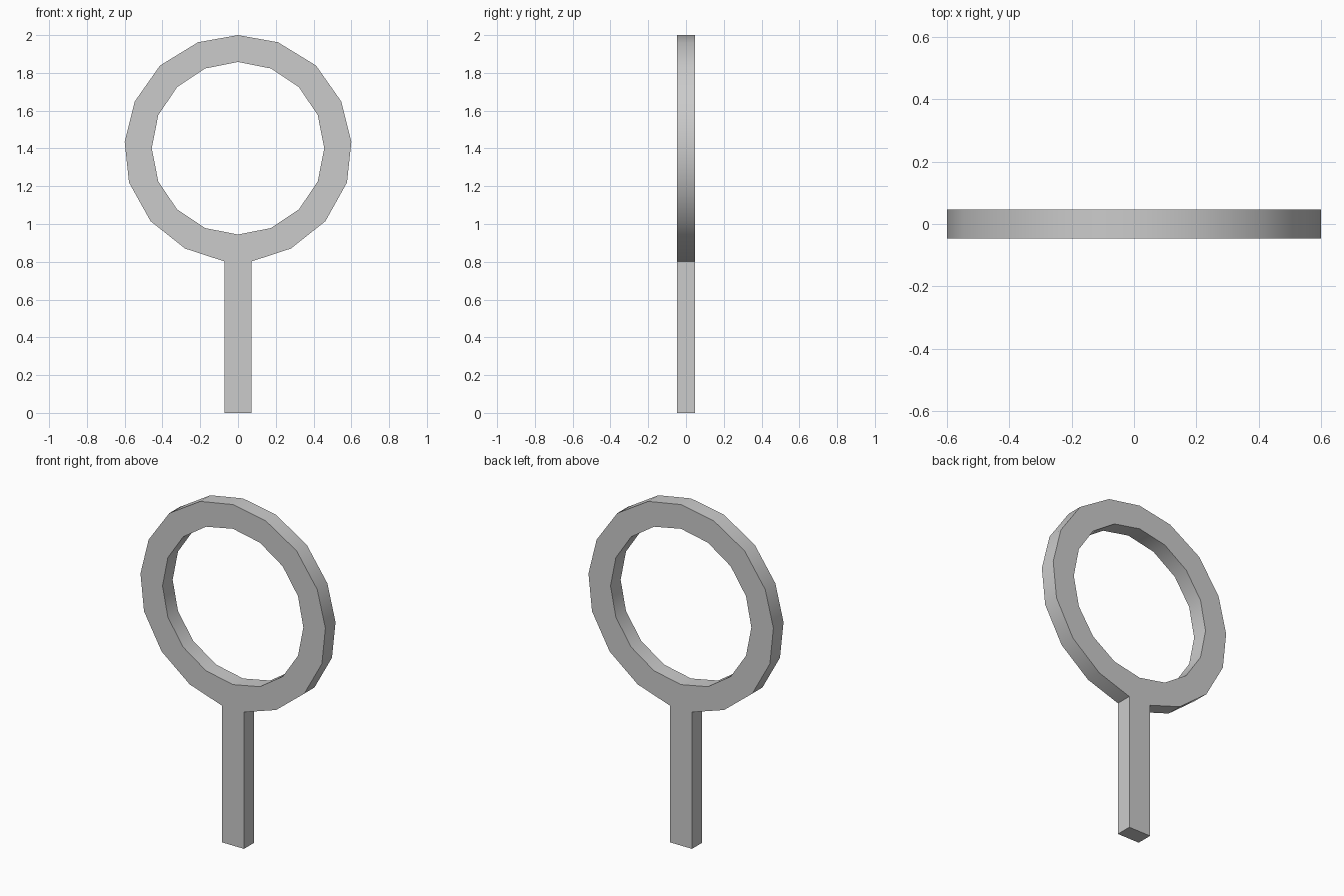
import bpy, bmesh, math

if "Cube" in bpy.data.objects:
    bpy.data.objects.remove(bpy.data.objects["Cube"])

HALF = 0.047   # half thickness in y
W = 0.072      # half handle width

# right half of the ring, top to bottom
outer = [(0, 2.0), (0.212, 1.962), (0.413, 1.839), (0.547, 1.648), (0.6, 1.435),
         (0.577, 1.22), (0.463, 1.015), (0.28, 0.87), (W, 0.802)]
R, CZ = 0.457, 1.401
inner = [(R * math.sin(i * math.pi / 8), CZ + R * math.cos(i * math.pi / 8)) for i in range(9)]
inner[0], inner[8] = (0, inner[0][1]), (0, inner[8][1])

bm = bmesh.new()


def add(points):
    return [bm.verts.new((x, -HALF, z)) for x, z in points]


# ring band
o, n = add(outer), add(inner)
for i in range(8):
    bm.faces.new((o[i], n[i], n[i + 1], o[i + 1]))

# neck and handle
mid, foot_mid, foot = add([(0, outer[8][1]), (0, 0), (W, 0)])
bm.faces.new((n[8], mid, o[8]))
bm.faces.new((mid, foot_mid, foot, o[8]))

# left half, then thickness
bmesh.ops.mirror(bm, geom=bm.verts[:] + bm.edges[:] + bm.faces[:], axis='X', merge_dist=0.001)
bmesh.ops.remove_doubles(bm, verts=bm.verts[:], dist=0.001)
bmesh.ops.recalc_face_normals(bm, faces=bm.faces[:])
ext = bmesh.ops.extrude_face_region(bm, geom=bm.faces[:])
bmesh.ops.translate(bm, vec=(0, 2 * HALF, 0),
                    verts=[g for g in ext["geom"] if isinstance(g, bmesh.types.BMVert)])
bmesh.ops.recalc_face_normals(bm, faces=bm.faces[:])

me = bpy.data.meshes.new("ring_with_handle")
bm.to_mesh(me)
bm.free()
ob = bpy.data.objects.new("ring_with_handle", me)
bpy.context.collection.objects.link(ob)
bpy.context.view_layer.objects.active = ob
ob.select_set(True)
bpy.ops.object.shade_smooth_by_angle(angle=math.radians(30))
